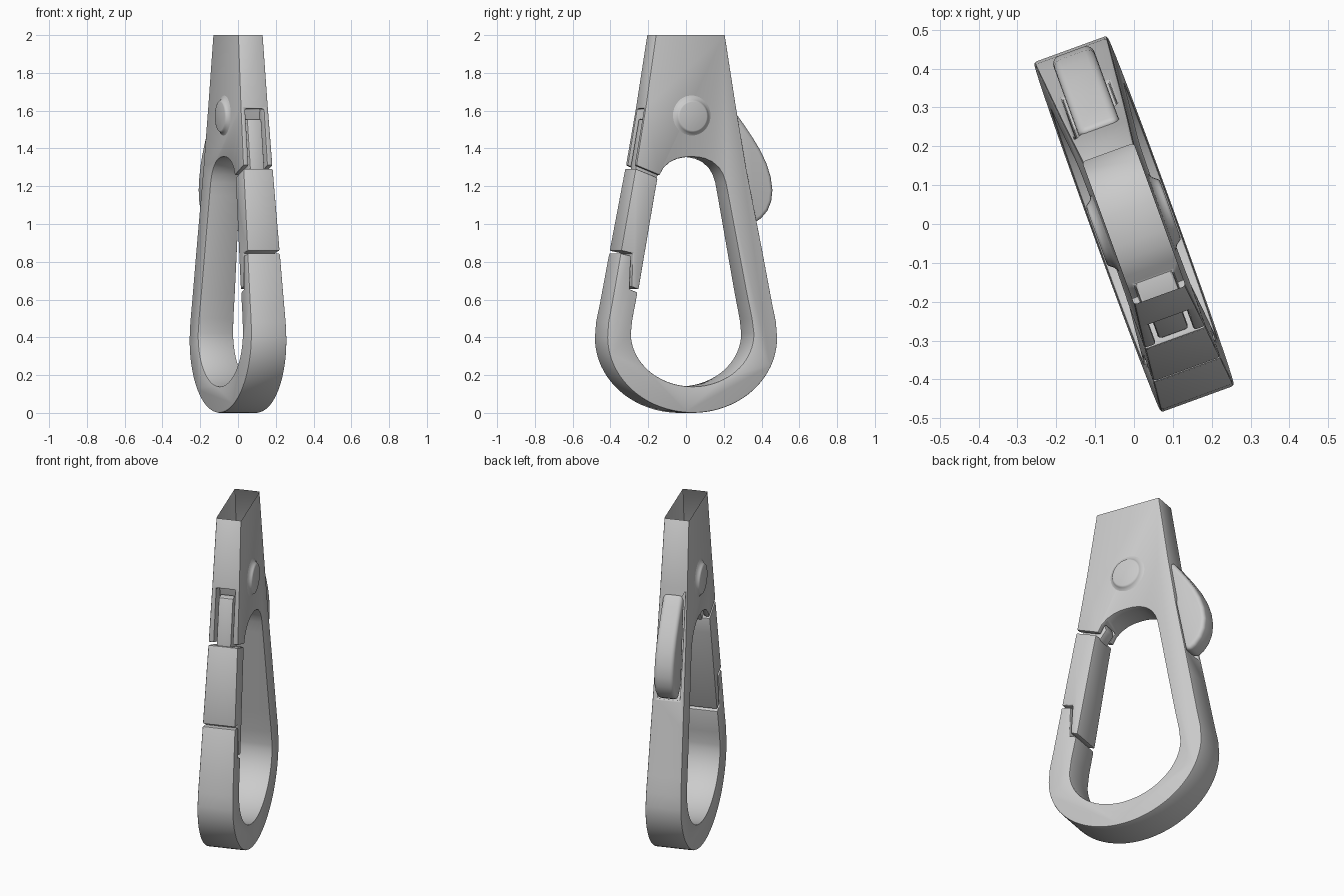
import bpy, bmesh, math

if "Cube" in bpy.data.objects:
    bpy.data.objects.remove(bpy.data.objects["Cube"])

TILT = math.radians(20)


def half_t(z):
    """Half thickness of the tapered hook at height z."""
    return 0.108 - 0.019 * z


def prism(name, pts, half=None, bevel=0.0, segs=2, cutters=(), angle=35):
    """Extrude a (y, z) profile to both sides of x = 0."""
    bm = bmesh.new()
    rows = []
    for s in (-1, 1):
        rows.append([bm.verts.new((s * (half or half_t(z)), y, z)) for y, z in pts])
    n = len(pts)
    bm.faces.new(rows[0])
    bm.faces.new(rows[1][::-1])
    for i in range(n):
        j = (i + 1) % n
        bm.faces.new((rows[0][i], rows[1][i], rows[1][j], rows[0][j]))
    bmesh.ops.recalc_face_normals(bm, faces=bm.faces)
    me = bpy.data.meshes.new(name)
    bm.to_mesh(me)
    bm.free()
    ob = bpy.data.objects.new(name, me)
    bpy.context.collection.objects.link(ob)
    ob.rotation_euler.z = TILT
    bpy.context.view_layer.update()
    for c in cutters:
        m = ob.modifiers.new("slot", 'BOOLEAN')
        m.operation, m.object, m.solver = 'DIFFERENCE', c, 'EXACT'
    if bevel:
        m = ob.modifiers.new("round", 'BEVEL')
        m.width, m.segments = bevel, segs
        m.limit_method, m.angle_limit = 'ANGLE', math.radians(angle)
    finish(ob)
    return ob


def finish(ob):
    """Apply modifiers and smooth by angle."""
    bpy.ops.object.select_all(action='DESELECT')
    ob.select_set(True)
    bpy.context.view_layer.objects.active = ob
    for m in list(ob.modifiers):
        bpy.ops.object.modifier_apply(modifier=m.name)
    bpy.ops.object.shade_smooth_by_angle(angle=math.radians(35))


def arc(a, b, zc, n, start=0, end=180):
    """Lower half ellipse from +y round to -y."""
    out = []
    for i in range(n + 1):
        t = math.radians(start + (end - start) * i / n)
        out.append((a * math.cos(t), zc - b * math.sin(t)))
    return out


# Slots for the gate tongue and the thumb lever
gate_slot = prism("gate_slot_cutter", [(-.45, 1.15), (-.45, 1.61), (-.20, 1.61), (-.12, 1.15)], .052)
lever_slot = prism("lever_slot_cutter", [(.20, 1.60), (.6, 1.60), (.6, 1.0), (.355, 1.0), (.28, 1.05)], .064)

# Hook body: outer outline, nose step, inner opening, arch
outer_right = [(.19, 2.03), (.195, 2), (.255, 1.62), (.31, 1.3), (.4, .85), (.452, .58), (.473, .48)]
outline = outer_right + arc(.479, .40, .40, 40)
outline += [(-.473, .48), (-.452, .58), (-.401, .845)]
outline += [(-.342, .832), (-.352, .655), (-.306, .637), (-.335, .50)]
outline += arc(.345, .28, .42, 36)[::-1]
outline += [(.335, .50), (.306, .637), (.207, 1.15), (.193, 1.22), (.178, 1.262), (.155, 1.298),
            (.12, 1.327), (.08, 1.345), (.04, 1.353), (0, 1.355), (-.04, 1.353), (-.08, 1.345),
            (-.12, 1.327), (-.155, 1.298), (-.178, 1.258)]
outline += [(-.31, 1.31), (-.255, 1.62), (-.195, 2), (-.19, 2.03)]
body = prism("hook_body", outline, None, .007, 2, (gate_slot, lever_slot), 40)

# The top end is open
bm = bmesh.new()
bm.from_mesh(body.data)
bmesh.ops.bisect_plane(bm, geom=bm.verts[:] + bm.edges[:] + bm.faces[:], plane_co=(0, 0, 2),
                       plane_no=(0, 0, 1), clear_outer=True)
bm.to_mesh(body.data)
bm.free()
for c in (gate_slot, lever_slot):
    bpy.data.objects.remove(c)

# Gate with its overlapping lower lip, and the hinge tongue above it
prism("gate", [(-.314, 1.294), (-.399, .858), (-.332, .845), (-.342, .668), (-.300, .652),
               (-.207, 1.15), (-.188, 1.245)], None, .008, 2)
prism("gate_tongue", [(-.300, 1.25), (-.299, 1.30), (-.253, 1.555), (-.205, 1.555),
                      (-.15, 1.285), (-.20, 1.22)], .041, .008, 2)

# Thumb lever
prism("thumb_lever", [(.24, 1.55), (.265, 1.59), (.31, 1.53), (.36, 1.46), (.405, 1.39), (.44, 1.32),
                      (.463, 1.25), (.473, 1.18), (.466, 1.12), (.445, 1.07), (.41, 1.03),
                      (.37, 1.005), (.30, 1.06)], .056, .022, 4, (), 50)

# Pivot rivet heads with a flared foot, one on each side
foot = [(.115, .074), (.102, .080), (.092, .086), (.086, .094), (.082, .099), (.076, .101)]
for side, label in ((1, "right"), (-1, "left")):
    bm = bmesh.new()
    rings = []
    for r, x in foot:
        rings.append([bm.verts.new((side * x, .004 + r * math.cos(k * math.tau / 32),
                                    1.57 + r * math.sin(k * math.tau / 32))) for k in range(32)])
    for a, b in zip(rings, rings[1:]):
        for k in range(32):
            j = (k + 1) % 32
            bm.faces.new((a[k], a[j], b[j], b[k]))
    bm.faces.new(rings[-1])
    bmesh.ops.recalc_face_normals(bm, faces=bm.faces)
    me = bpy.data.meshes.new("rivet_" + label)
    bm.to_mesh(me)
    bm.free()
    ob = bpy.data.objects.new("rivet_" + label, me)
    bpy.context.collection.objects.link(ob)
    ob.rotation_euler.z = TILT
    finish(ob)
